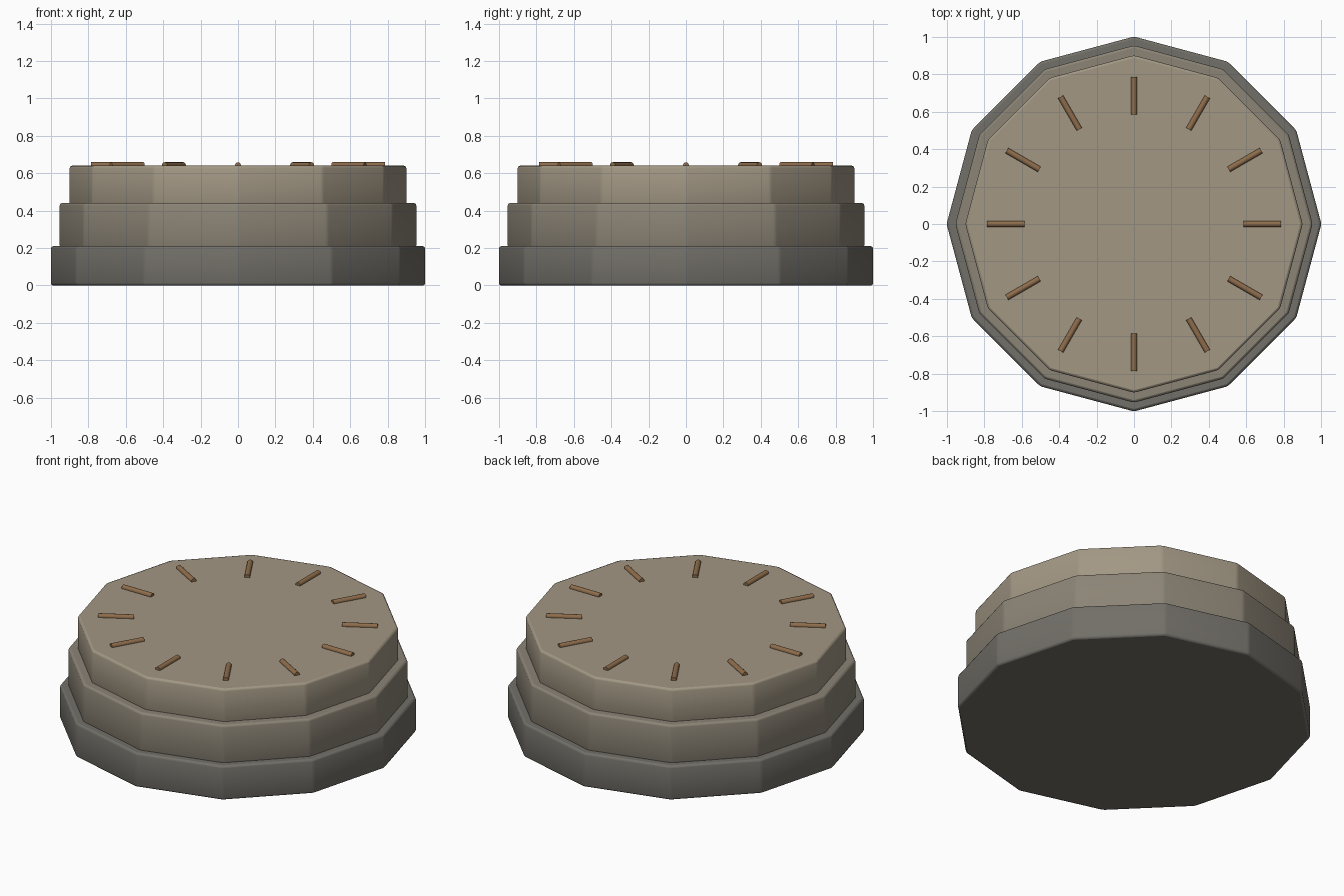
import bpy
from math import radians, cos, sin, pi

if "Cube" in bpy.data.objects:
    bpy.data.objects.remove(bpy.data.objects["Cube"])


def material(name, rgb):
    m = bpy.data.materials.new(name)
    m.diffuse_color = (*rgb, 1)
    m.use_nodes = True
    m.node_tree.nodes["Principled BSDF"].inputs["Base Color"].default_value = m.diffuse_color
    return m


def finish(obj, name, mat, bevel):
    obj.name = name
    obj.data.materials.append(mat)
    if bevel:
        b = obj.modifiers.new("Bevel", 'BEVEL')
        b.width = bevel
        b.segments = 2
        b.limit_method = 'NONE'
    bpy.ops.object.shade_smooth_by_angle(angle=radians(32))


def tier(name, radius, z0, z1, mat):
    # twelve-sided slab with corners on the axes
    bpy.ops.mesh.primitive_cylinder_add(vertices=12, radius=radius, depth=z1 - z0,
                                        location=(0, 0, (z0 + z1) / 2))
    finish(bpy.context.object, name, mat, 0.013)


dark = material("dark_stone", (0.17, 0.16, 0.14))
mid = material("mid_stone", (0.26, 0.23, 0.18))
light = material("light_stone", (0.36, 0.31, 0.23))
bronze = material("bronze", (0.27, 0.15, 0.07))

# stepped plinth
tier("base_tier", 1.002, 0.0, 0.21, dark)
tier("middle_tier", 0.955, 0.2, 0.44, mid)
tier("top_tier", 0.902, 0.43, 0.64, light)

# ring of half-sunk rods pointing outward
for i in range(12):
    a = i * pi / 6
    bpy.ops.mesh.primitive_cylinder_add(vertices=12, radius=0.016, depth=0.2,
                                        location=(0.685 * cos(a), 0.685 * sin(a), 0.643),
                                        rotation=(0, pi / 2, a))
    finish(bpy.context.object, f"hour_marker_{i + 1}", bronze, 0)
